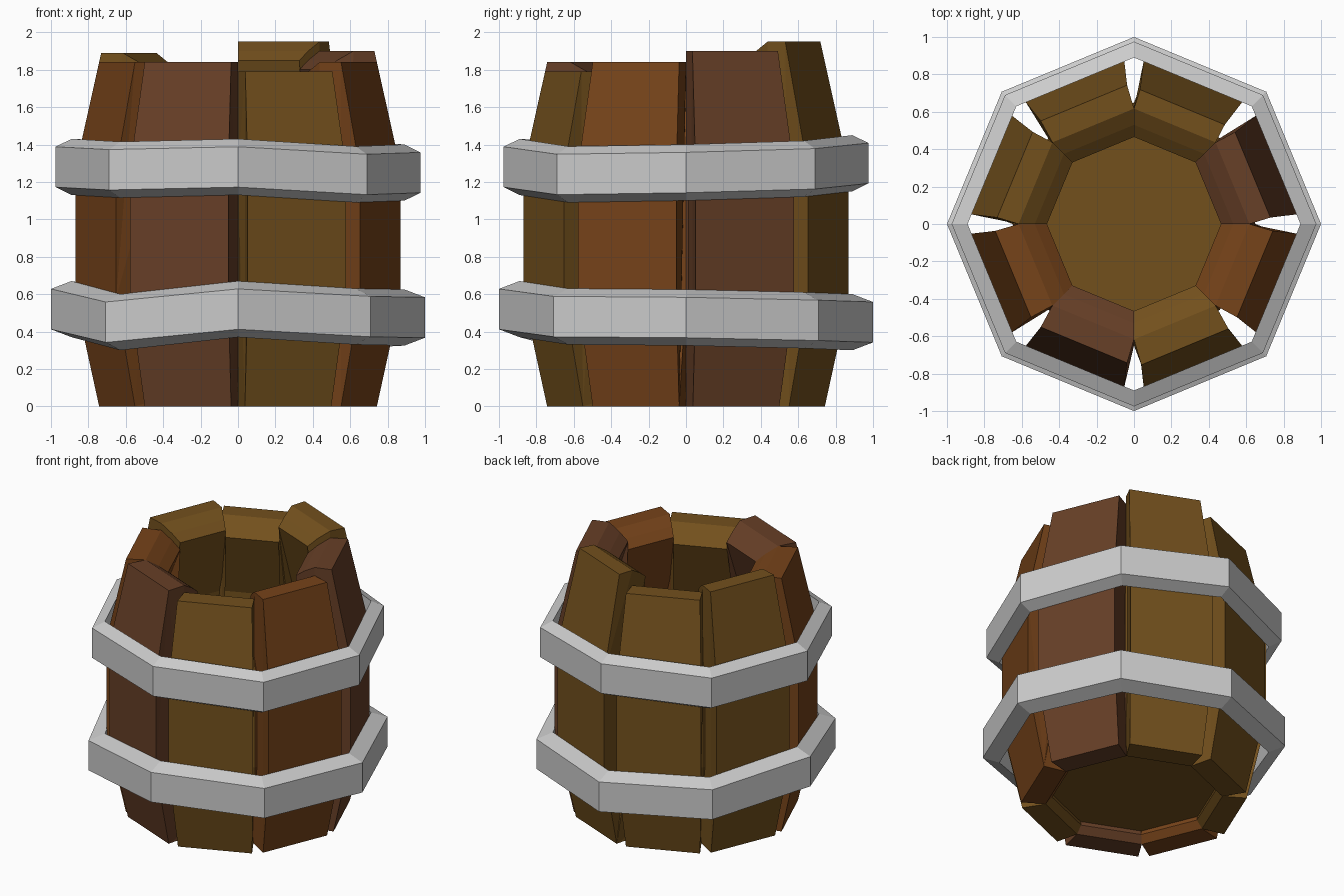
import bpy, bmesh
from math import sin, cos, pi, radians, tan

if "Cube" in bpy.data.objects:
    bpy.data.objects.remove(bpy.data.objects["Cube"])


def material(name, rgb):
    m = bpy.data.materials.new(name)
    m.diffuse_color = (*rgb, 1)
    m.use_nodes = True
    m.node_tree.nodes["Principled BSDF"].inputs["Base Color"].default_value = m.diffuse_color
    return m


GOLD = material("golden_wood", (0.17, 0.08, 0.012))
BROWN = material("brown_wood", (0.135, 0.05, 0.02))
ORANGE = material("orange_wood", (0.18, 0.056, 0.01))


def finish(bm, name, mats=()):
    bmesh.ops.recalc_face_normals(bm, faces=bm.faces)
    me = bpy.data.meshes.new(name)
    bm.to_mesh(me)
    bm.free()
    for m in mats:
        me.materials.append(m)
    ob = bpy.data.objects.new(name, me)
    bpy.context.collection.objects.link(ob)
    return ob


# Stave: a bowed profile (distance, height, half width) swept across its width
def stave(name, angle, h, mat):
    t = tan(pi / 8)
    top = 0.823 - 0.216 * (h - 1.27)
    prof = [(0.70, 0, 0.25), (0.823, 0.58, 0.285), (0.823, 1.27, 0.285),
            (top, h, 0.25 - 0.2 * (0.70 - top))]
    prof += [(a, z, a * t) for a, z in [
        (0.57, h), (0.49, h - 0.05), (0.43, h - 0.10),
        (0.60, 1.27), (0.60, 0.58), (0.50, 0.05), (0.54, 0)]]
    bm = bmesh.new()
    c, s = cos(angle), sin(angle)
    sides = [[bm.verts.new((a * c - k * w * s, a * s + k * w * c, z))
              for a, z, w in prof] for k in (-1, 1)]
    left, right = sides
    n = len(prof)
    for i in range(n):
        j = (i + 1) % n
        bm.faces.new((left[i], left[j], right[j], right[i]))
    bm.faces.new(left)
    bm.faces.new(right)
    bmesh.ops.triangulate(bm, faces=[f for f in bm.faces if len(f.verts) > 4])
    finish(bm, name, [mat])


# Hoop: octagonal ring with chamfered rims, slightly uneven in height
def hoop(name, radius, inner, mids):
    bm = bmesh.new()
    rings = []
    for i, z in enumerate(mids):
        c, s = cos(i * pi / 4), sin(i * pi / 4)
        rings.append([bm.verts.new((r * c, r * s, z + dz)) for r, dz in (
            (radius, -0.108), (radius, 0.108), (inner, 0.15), (inner, -0.15))])
    for i in range(8):
        p, q = rings[i], rings[(i + 1) % 8]
        for k in range(4):
            m = (k + 1) % 4
            bm.faces.new((p[k], q[k], q[m], p[m]))
    finish(bm, name)


# Eight staves of uneven height
staves = [(1.90, BROWN), (1.95, GOLD), (1.84, GOLD), (1.89, GOLD),
          (1.84, ORANGE), (1.84, BROWN), (1.79, GOLD), (1.84, ORANGE)]
for i, (h, mat) in enumerate(staves):
    stave(f"stave_{i + 1}", radians(22.5 + 45 * i), h, mat)

# Two metal hoops
hoop("lower_hoop", 1.0, 0.89, [.475, .46, .45, .47, .52, .45, .52, .48])
hoop("upper_hoop", 0.975, 0.89, [1.25, 1.27, 1.30, 1.27, 1.28, 1.265, 1.28, 1.24])

# Barrel floor
bm = bmesh.new()
loops = [[bm.verts.new((0.56 * cos(i * pi / 4), 0.56 * sin(i * pi / 4), z))
          for i in range(8)] for z in (0.08, 0.14)]
for i in range(8):
    j = (i + 1) % 8
    bm.faces.new((loops[0][i], loops[0][j], loops[1][j], loops[1][i]))
bm.faces.new(loops[0])
bm.faces.new(loops[1])
finish(bm, "barrel_floor", [GOLD])
